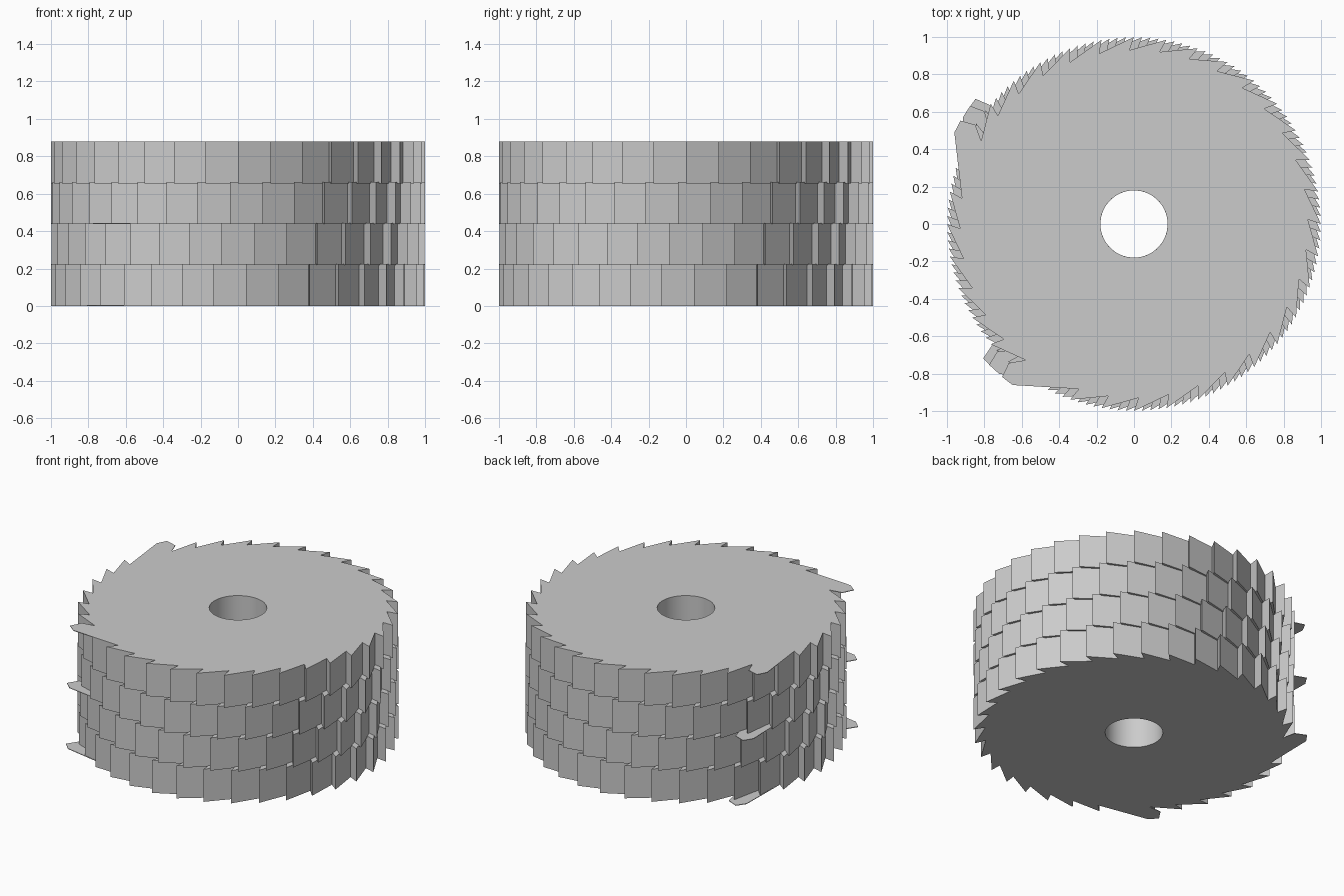
import bpy, bmesh
from math import radians, cos, sin

if "Cube" in bpy.data.objects:
    bpy.data.objects.remove(bpy.data.objects["Cube"])

TEETH, BLADES = 36, 4
STEP = 360 / TEETH
TIP_R, ROOT_R, HOLE_R = 1.0, 0.93, 0.18
HOOK = 1.5            # undercut of each tooth, degrees
THICK, TOTAL = 0.225, 0.88
SPACING = (TOTAL - THICK) / (BLADES - 1)
TWIST = 2.5           # turn between blades, degrees

steel = bpy.data.materials.new("grey_steel")
steel.use_nodes = True
GREY = (0.6, 0.6, 0.6, 1)
steel.diffuse_color = GREY
steel.node_tree.nodes["Principled BSDF"].inputs["Base Color"].default_value = GREY


def polar(r, deg, z):
    a = radians(deg)
    return (r * cos(a), r * sin(a), z)


def finish(bm, name):
    bmesh.ops.recalc_face_normals(bm, faces=bm.faces)
    mesh = bpy.data.meshes.new(name)
    bm.to_mesh(mesh)
    bm.free()
    mesh.materials.append(steel)
    obj = bpy.data.objects.new(name, mesh)
    bpy.context.collection.objects.link(obj)
    bpy.ops.object.select_all(action='DESELECT')
    obj.select_set(True)
    bpy.context.view_layer.objects.active = obj
    bpy.ops.object.shade_smooth_by_angle(angle=radians(12))


def extrude_up(bm, height):
    geo = bmesh.ops.extrude_face_region(bm, geom=bm.faces[:])["geom"]
    verts = [g for g in geo if isinstance(g, bmesh.types.BMVert)]
    bmesh.ops.translate(bm, verts=verts, vec=(0, 0, height))


def saw_blade(name, z, turn):
    bm = bmesh.new()

    def ring(r, offset):
        return [bm.verts.new(polar(r, k * STEP + offset + turn, z)) for k in range(TEETH)]

    tips, roots, hole = ring(TIP_R, 0), ring(ROOT_R, HOOK), ring(HOLE_R, HOOK)
    for k in range(TEETH):
        n = (k + 1) % TEETH
        bm.faces.new((roots[k], tips[k], roots[n]))
        bm.faces.new((hole[k], roots[k], roots[n], hole[n]))
    extrude_up(bm, THICK)
    finish(bm, name)


def long_tooth(name, z, deg):
    # thin oversized tooth that spans two ordinary ones
    bm = bmesh.new()
    outline = [(ROOT_R, HOOK), (1.0, -2), (1.08, -0.8), (1.078, 3), (ROOT_R, 2 * STEP + HOOK)]
    bm.faces.new([bm.verts.new(polar(r, deg + a, z)) for r, a in outline])
    extrude_up(bm, 0.004)
    finish(bm, name)


# stack of blades, each turned a little from the one below
for i in range(BLADES):
    saw_blade(f"saw_blade_{i + 1}", i * SPACING, -TWIST * (BLADES - 1 - i))

# oversized teeth at the bottom, middle and top of the stack
levels = {"bottom": (0, 3), "middle": (SPACING + THICK - 0.004, 2), "top": (TOTAL - 0.004, 0)}
for level, (z, turns) in levels.items():
    for side, deg in (("back", 150), ("front", 230)):
        long_tooth(f"{level}_{side}_long_tooth", z, deg - TWIST * turns)
